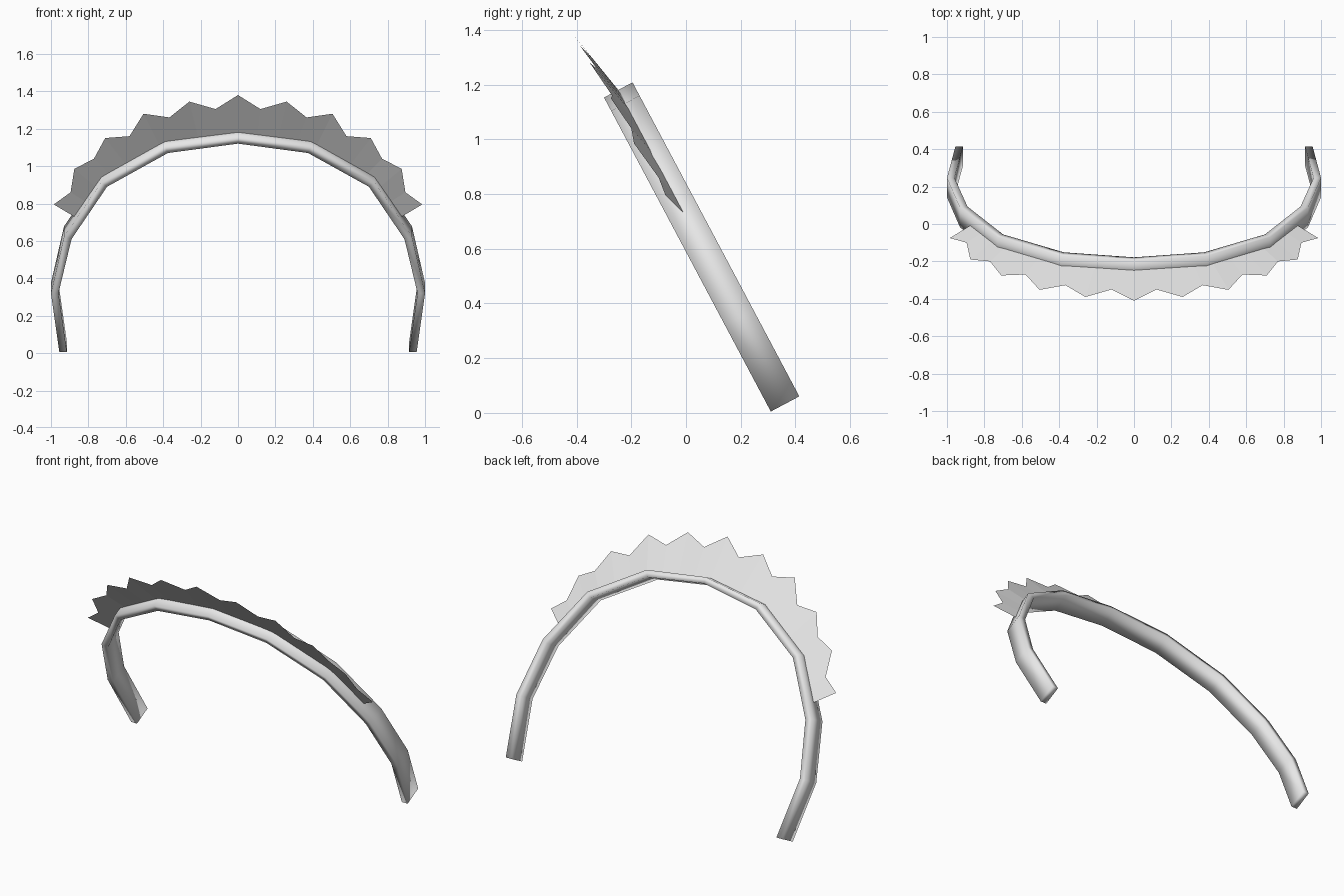
import bpy
import bmesh
from mathutils import Vector

cube = bpy.data.objects.get("Cube")
if cube:
    bpy.data.objects.remove(cube, do_unlink=True)

# One plain colour for the whole piece
grey = bpy.data.materials.new("light_grey")
grey.use_nodes = True
colour = (0.8, 0.8, 0.8, 1)
grey.diffuse_color = colour
grey.node_tree.nodes["Principled BSDF"].inputs["Base Color"].default_value = colour

# Leaning frame: "up" runs along the hoop, "back" runs across the band
START = Vector((0, 0.31, 0.005))
UP = Vector((0, -0.469, 0.883))
BACK = Vector((0, 0.883, 0.469))
WIDTH = 0.118


def place(x, v, depth):
    return START + Vector((x, 0, 0)) + UP * v + BACK * depth


def finish(name, bm, smooth):
    mesh = bpy.data.meshes.new(name)
    bm.to_mesh(mesh)
    bm.free()
    mesh.materials.append(grey)
    for p in mesh.polygons:
        p.use_smooth = smooth
    obj = bpy.data.objects.new(name, mesh)
    bpy.context.collection.objects.link(obj)
    return obj


def mirrored(half):
    """Half profile from the middle outwards -> full profile, left to right."""
    return [(-p[0], *p[1:]) for p in reversed(half[1:])] + list(half)


# Headband: rectangular section swept along a faceted hoop
outer = [(0, 1.30), (0.39, 1.245), (0.73, 1.03), (0.93, 0.70), (1.0, 0.357), (0.955, 0)]
inner = [(0, 1.263), (0.375, 1.206), (0.70, 1.002), (0.89, 0.685), (0.96, 0.357), (0.915, 0)]
bm = bmesh.new()
rings = []
for o, i in zip(mirrored(outer), mirrored(inner)):
    corners = [place(*o, 0), place(*o, WIDTH), place(*i, WIDTH), place(*i, 0)]
    rings.append([bm.verts.new(c) for c in corners])
for a, b in zip(rings, rings[1:]):
    for k in range(4):
        n = (k + 1) % 4
        bm.faces.new((a[k], a[n], b[n], b[k]))
bm.faces.new(rings[0])
bm.faces.new(rings[-1])
bmesh.ops.recalc_face_normals(bm, faces=bm.faces)
finish("headband", bm, True)

# Frill: thin zigzag sheet flaring from the middle of the band
edge = [(0, -0.41, 1.38), (0.12, -0.35, 1.305), (0.26, -0.39, 1.345),
        (0.367, -0.327, 1.26), (0.505, -0.352, 1.28), (0.58, -0.27, 1.16),
        (0.71, -0.275, 1.15), (0.77, -0.20, 1.04), (0.875, -0.19, 0.985),
        (0.895, -0.10, 0.86), (0.985, -0.075, 0.795)]
rail = [place(x, v, WIDTH / 2) for x, v in outer[:3] + [(0.876, 0.79)]]


def along(points, t):
    """Point at fraction t of a polyline's length."""
    left = t * sum((b - a).length for a, b in zip(points, points[1:]))
    for a, b in zip(points, points[1:]):
        size = (b - a).length
        if left <= size:
            return a.lerp(b, left / size)
        left -= size
    return points[-1]


base = [tuple(along(rail, k / (len(edge) - 1))) for k in range(len(edge))]
bm = bmesh.new()
top = [bm.verts.new(p) for p in mirrored(edge)]
low = [bm.verts.new(p) for p in mirrored(base)]
for k in range(len(top) - 1):
    bm.faces.new((low[k], low[k + 1], top[k + 1], top[k]))
finish("frill", bm, False)
